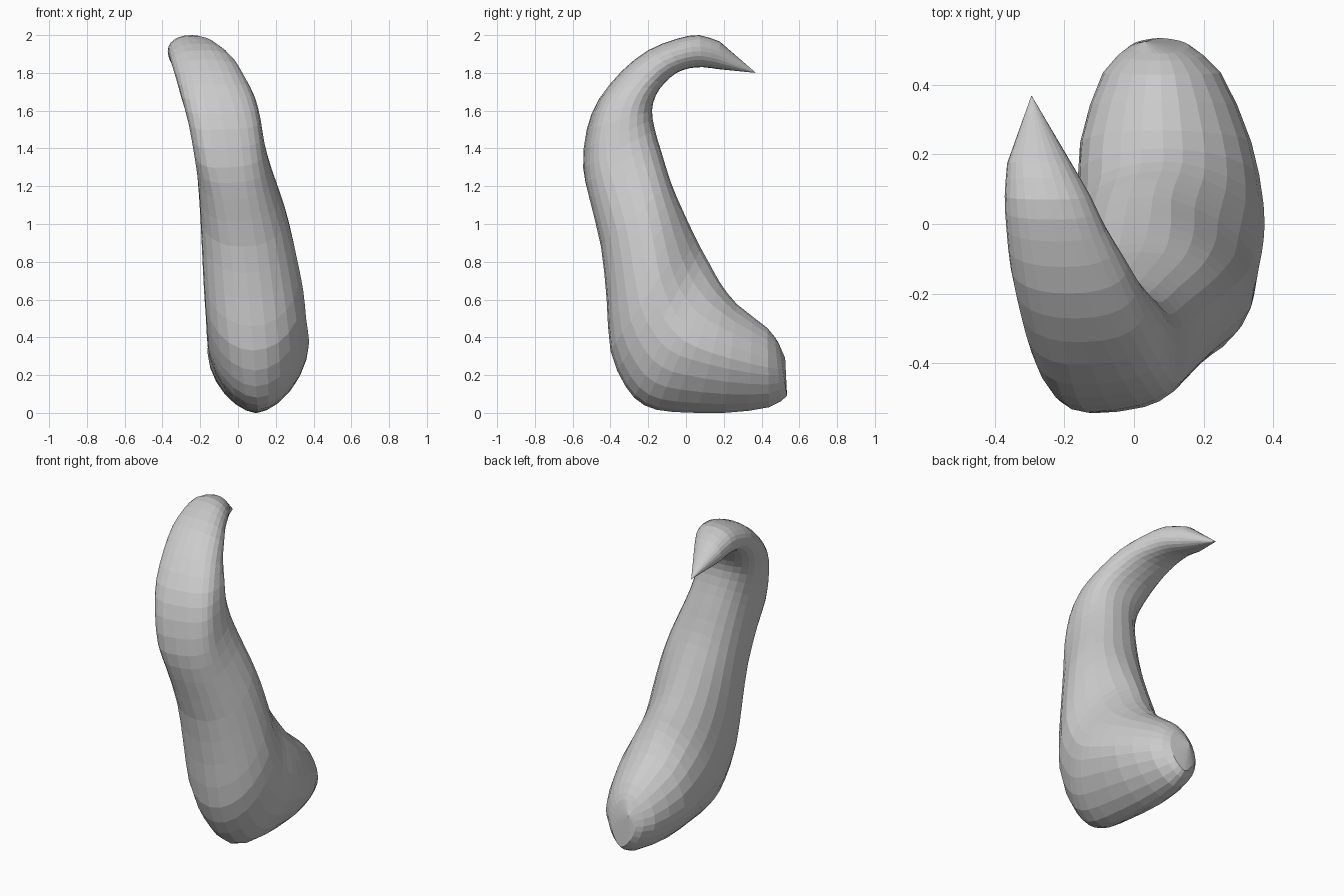
import bpy, bmesh, math
from mathutils import Vector

if "Cube" in bpy.data.objects:
    bpy.data.objects.remove(bpy.data.objects["Cube"])

# Rings along the body, foot to tip:
# outer edge (y, z), inner edge (y, z), left x, right x
RINGS = [
    (0.535, 0.09, 0.49, 0.37, -0.01, 0.16),
    (0.44, 0.03, 0.43, 0.45, -0.09, 0.25),
    (0.20, 0.00, 0.27, 0.575, -0.155, 0.338),
    (-0.07, 0.005, 0.18, 0.69, -0.16, 0.373),
    (-0.22, 0.04, 0.13, 0.78, -0.165, 0.373),
    (-0.32, 0.14, 0.08, 0.87, -0.17, 0.36),
    (-0.40, 0.33, 0.03, 0.97, -0.18, 0.345),
    (-0.42, 0.60, -0.03, 1.10, -0.19, 0.305),
    (-0.45, 0.88, -0.08, 1.22, -0.20, 0.255),
    (-0.51, 1.13, -0.13, 1.38, -0.215, 0.185),
    (-0.54, 1.30, -0.165, 1.50, -0.235, 0.145),
    (-0.52, 1.50, -0.18, 1.60, -0.265, 0.12),
    (-0.46, 1.66, -0.16, 1.68, -0.30, 0.09),
    (-0.34, 1.81, -0.115, 1.745, -0.33, 0.035),
    (-0.20, 1.92, -0.05, 1.80, -0.355, -0.02),
    (-0.05, 1.98, 0.02, 1.825, -0.367, -0.08),
    (0.07, 2.00, 0.09, 1.83, -0.372, -0.125),
    (0.18, 1.965, 0.17, 1.82, -0.365, -0.18),
]
FOOT_POLE = (0.03, 0.525, 0.29)
TIP = (-0.295, 0.37, 1.80)
SIDES = 24
STEPS = 2


def power(v, p):
    return math.copysign(abs(v) ** (2 / p), v)


def ring_at(t):
    """Smooth (Catmull-Rom) blend between the listed rings."""
    i = min(int(t), len(RINGS) - 2)
    f = t - i
    quad = [RINGS[max(0, min(len(RINGS) - 1, i + d))] for d in (-1, 0, 1, 2)]
    return [b + f / 2 * (c - a + f * (2 * a - 5 * b + 4 * c - d
            + f * (3 * (b - c) + d - a))) for a, b, c, d in zip(*quad)]


bm = bmesh.new()
loops = []
for s in range((len(RINGS) - 1) * STEPS + 1):
    t = s / STEPS
    oy, oz, iy, iz, xl, xr = ring_at(t)
    # keel-like under the foot, boxy and slightly slanted at the bend,
    # slimmer on the inner right where the neck leaves the foot
    bend = math.exp(-((t - 10.8) / 1.9) ** 2)
    neck = math.exp(-((t - 5) / 2.5) ** 2)
    body = min(1, max(0, (t - 3) / 4))
    outer_p = 1.64 + 0.5 * body + 0.9 * bend
    left_p = 1.9 + 0.35 * body
    right_p = left_p - 0.45 * neck
    outer, inner = Vector((0, oy, max(oz, 0))), Vector((0, iy, iz))
    mid, half = (outer + inner) / 2, (outer - inner) / 2
    loop = []
    for k in range(SIDES):
        a = 2 * math.pi * k / SIDES
        p = outer_p if math.sin(a) > 0 else right_p if math.cos(a) > 0 else left_p
        h = power(math.sin(a), p)
        dx = (xr - xl) / 2 * power(math.cos(a), p)
        co = mid + half * h * (1 - 0.8 * bend * max(h, 0) * dx)
        co.x = (xl + xr) / 2 + dx - 0.04 * neck * max(-h, 0)
        loop.append(bm.verts.new(co))
    loops.append(loop)

# Skin between rings, then close both ends to a point
for a, b in zip(loops, loops[1:]):
    for k in range(SIDES):
        n = (k + 1) % SIDES
        bm.faces.new((a[k], a[n], b[n], b[k]))
for loop, point in ((loops[0], FOOT_POLE), (loops[-1], TIP)):
    v = bm.verts.new(point)
    for k in range(SIDES):
        bm.faces.new((loop[k], loop[(k + 1) % SIDES], v))
bmesh.ops.recalc_face_normals(bm, faces=bm.faces)

mesh = bpy.data.meshes.new("curved_claw")
bm.to_mesh(mesh)
bm.free()
claw = bpy.data.objects.new("curved_claw", mesh)
bpy.context.collection.objects.link(claw)
